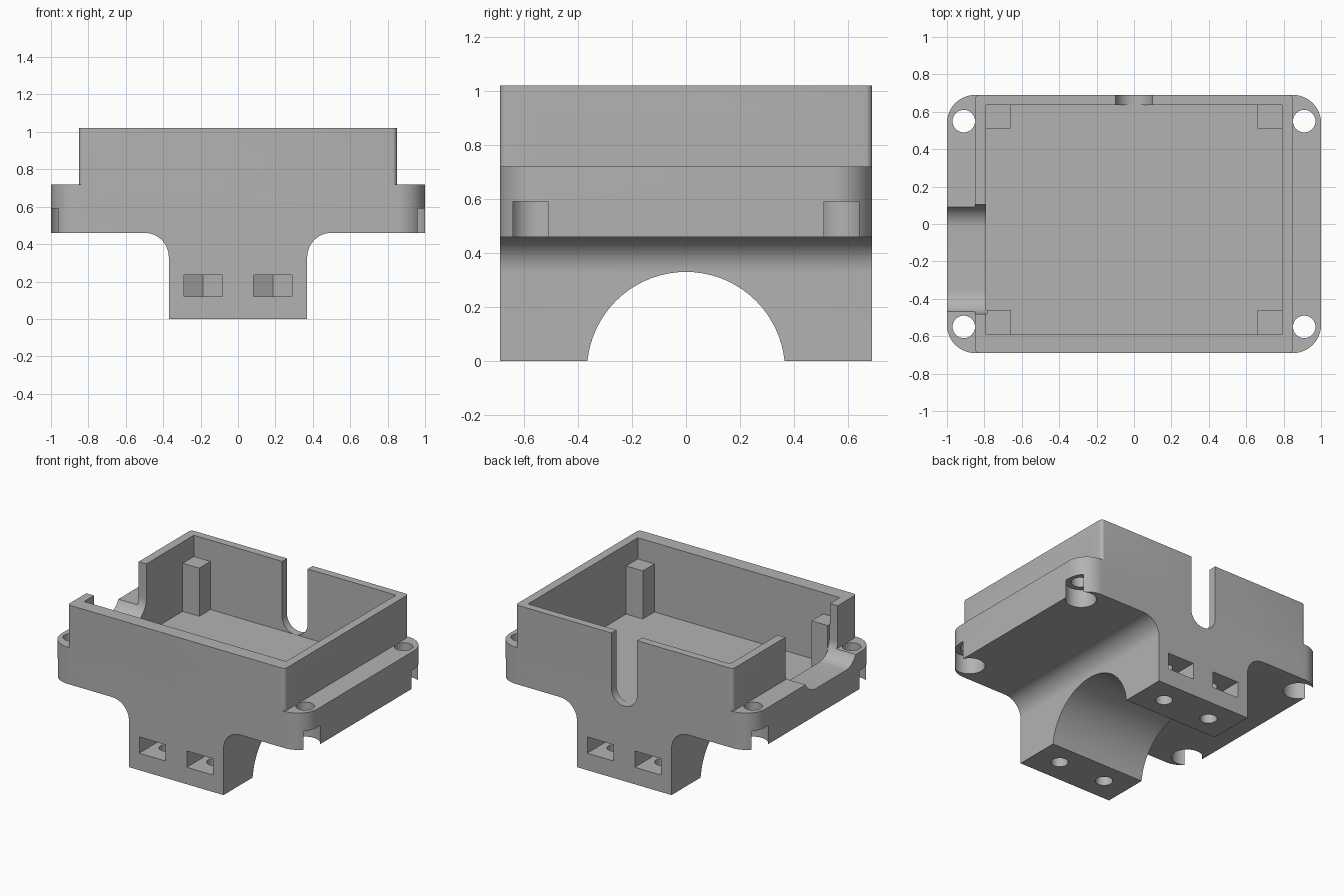
import bpy, bmesh, math

if "Cube" in bpy.data.objects:
    bpy.data.objects.remove(bpy.data.objects["Cube"])

grey = bpy.data.materials.new("plain grey")
grey.diffuse_color = (0.45, 0.45, 0.45, 1)
grey.use_nodes = True
grey.node_tree.nodes["Principled BSDF"].inputs["Base Color"].default_value = grey.diffuse_color


def prism(name, pts, axis, lo, hi):
    """Extrude a 2D outline along an axis; outline is (y,z), (x,z) or (x,y)."""
    place = {"x": lambda a, b, t: (t, a, b),
             "y": lambda a, b, t: (a, t, b),
             "z": lambda a, b, t: (a, b, t)}[axis]
    bm = bmesh.new()
    base = bm.faces.new([bm.verts.new(place(a, b, lo)) for a, b in pts])
    geo = bmesh.ops.extrude_face_region(bm, geom=[base])
    shift = place(0, 0, hi - lo)
    bmesh.ops.translate(bm, vec=shift,
                        verts=[v for v in geo["geom"] if isinstance(v, bmesh.types.BMVert)])
    bmesh.ops.recalc_face_normals(bm, faces=bm.faces[:])
    mesh = bpy.data.meshes.new(name)
    bm.to_mesh(mesh)
    bm.free()
    mesh.materials.append(grey)
    ob = bpy.data.objects.new(name, mesh)
    bpy.context.collection.objects.link(ob)
    return ob


def arc(cx, cy, r, a0, a1, n=12):
    return [(cx + r * math.cos(math.radians(a0 + (a1 - a0) * i / n)),
             cy + r * math.sin(math.radians(a0 + (a1 - a0) * i / n))) for i in range(n + 1)]


def circle(cx, cy, r, n=40):
    return arc(cx, cy, r, 0, 360, n)[:-1]


def rect(x0, x1, y0, y1):
    return [(x0, y0), (x1, y0), (x1, y1), (x0, y1)]


def apply_mod(ob, mod):
    bpy.ops.object.select_all(action="DESELECT")
    bpy.context.view_layer.objects.active = ob
    ob.select_set(True)
    bpy.ops.object.modifier_apply(modifier=mod.name)


def combine(ob, tool, op):
    mod = ob.modifiers.new("bool", "BOOLEAN")
    mod.operation, mod.solver, mod.object = op, "EXACT", tool
    apply_mod(ob, mod)
    bpy.data.objects.remove(tool)


def cut(tool):
    combine(housing, tool, "DIFFERENCE")


def round_corners(ob, x, r, seg):
    """Round the upright edges at |x|."""
    bm = bmesh.new()
    bm.from_mesh(ob.data)
    edges = [e for e in bm.edges
             if all(abs(abs(v.co.x) - x) < 1e-4 for v in e.verts)
             and abs(e.verts[0].co.z - e.verts[1].co.z) > 0.1]
    bmesh.ops.bevel(bm, geom=edges, offset=r, segments=seg, affect="EDGES", profile=0.5)
    bm.to_mesh(ob.data)
    bm.free()


# Pedestal and flange: one T profile with filleted inner corners
half = [(0.37, 0)] + arc(0.50, 0.33, 0.13, 180, 90) + [(1, 0.46), (1, 0.72)]
housing = prism("housing", half + [(-x, z) for x, z in reversed(half)], "y", -0.69, 0.69)
round_corners(housing, 1.0, 0.15, 12)

# Upper box
box = prism("upper_box", rect(-0.85, 0.85, -0.69, 0.69), "z", 0.60, 1.02)
round_corners(box, 0.85, 0.025, 5)
combine(housing, box, "UNION")

# Cavity, leaving four corner posts up to z 0.87
px, y0, y1, ya, yb = 0.66, -0.59, 0.635, -0.46, 0.51
plus = [(-px, y0), (px, y0), (px, ya), (0.79, ya), (0.79, yb), (px, yb),
        (px, y1), (-px, y1), (-px, yb), (-0.79, yb), (-0.79, ya), (-px, ya)]
cut(prism("cavity", plus, "z", 0.53, 0.95))
cut(prism("cavity_top", rect(-0.79, 0.79, y0, y1), "z", 0.87, 1.2))

# Round-bottomed cable slot in the back wall
cut(prism("back_slot", arc(0, 0.63, 0.10, 180, 360, 20) + [(0.10, 1.2), (-0.10, 1.2)],
          "y", 0.60, 0.8))

# Wide side opening with rounded bottom corners
r = 0.125
cut(prism("side_opening",
          arc(-0.48 + r, 0.65 + r, r, 180, 270) + arc(0.105 - r, 0.65 + r, r, 270, 360)
          + [(0.105, 1.2), (-0.48, 1.2)], "x", -1.2, -0.785))

# Arch through the pedestal
cut(prism("arch", circle(0, -0.037, 0.367, 72), "x", -1.2, 1.2))

for sx in (-1, 1):
    for sy in (-1, 1):
        # Flange screw holes with counterbores underneath
        cut(prism("flange_hole", circle(0.91 * sx, 0.55 * sy, 0.06), "z", 0.3, 0.9))
        cut(prism("counterbore", circle(0.91 * sx, 0.555 * sy, 0.10), "z", 0.3, 0.59))
        # Nut pockets with pointed inner end, and screw holes below
        cx = 0.186 * sx
        pocket = [(cx - 0.103, 0.8 * sy), (cx - 0.103, 0.46 * sy), (cx, 0.40 * sy),
                  (cx + 0.103, 0.46 * sy), (cx + 0.103, 0.8 * sy)]
        cut(prism("nut_pocket", pocket, "z", 0.12, 0.235))
        cut(prism("foot_hole", circle(cx, 0.52 * sy, 0.055), "z", -0.1, 0.33))

bpy.ops.object.select_all(action="DESELECT")
housing.select_set(True)
bpy.context.view_layer.objects.active = housing
bpy.ops.object.shade_smooth_by_angle(angle=math.radians(30))
